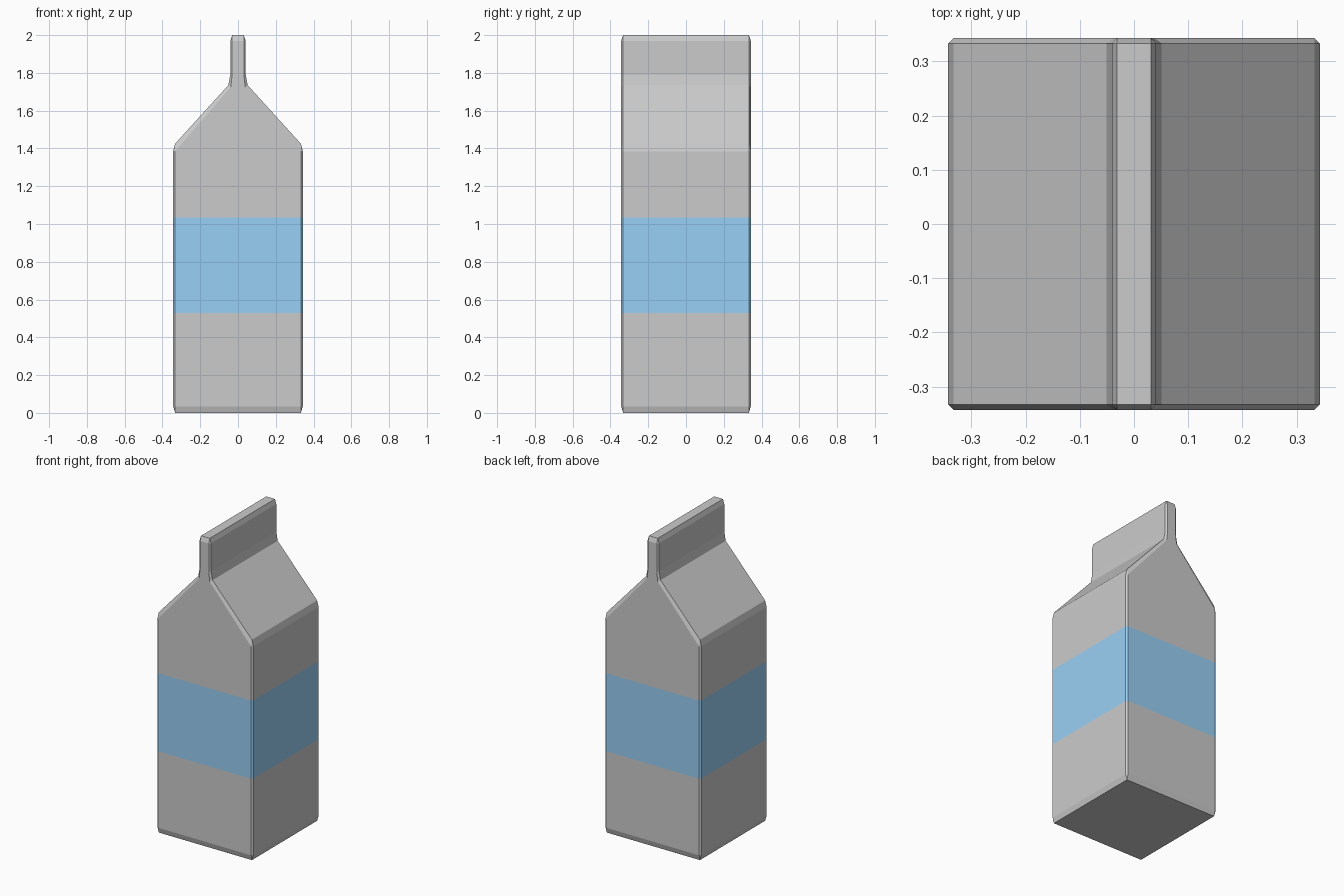
import bpy, bmesh

if "Cube" in bpy.data.objects:
    bpy.data.objects.remove(bpy.data.objects["Cube"])

# Half profile, bottom to top: outer (x, z), then inset (x, z) for the end faces
ROWS = [
    (0.333, 0.000, 0.333, 0.035),
    (0.343, 0.035, 0.333, 0.035),
    (0.343, 1.385, 0.333, 1.385),
    (0.333, 1.425, 0.333, 1.385),
    (0.051, 1.735, 0.038, 1.725),
    (0.041, 1.790, 0.031, 1.790),
    (0.041, 1.970, 0.031, 1.970),
    (0.031, 2.000, 0.031, 1.970),
]
BAND = (0.53, 1.035)
HALF_DEPTH, EDGE = 0.343, 0.333

bm = bmesh.new()


def ring(y, inset):
    """Closed symmetric outline of the carton at depth y."""
    half = [r[2:] if inset else r[:2] for r in ROWS]
    pts = half + [(-x, z) for x, z in reversed(half)]
    return [bm.verts.new((x, y, z)) for x, z in pts]


# Carton shell: outline lofted front to back with bevelled end faces
rings = [ring(-HALF_DEPTH, True), ring(-EDGE, False),
         ring(EDGE, False), ring(HALF_DEPTH, True)]
n = len(rings[0])
for a, b in zip(rings, rings[1:]):
    for i in range(n):
        j = (i + 1) % n
        bm.faces.new((a[i], a[j], b[j], b[i]))

# Front and back faces, built in level strips
for r in (rings[0], rings[-1]):
    for i in range(n // 2 - 1):
        bm.faces.new((r[i], r[i + 1], r[n - 2 - i], r[n - 1 - i]))
bmesh.ops.remove_doubles(bm, verts=bm.verts[:], dist=1e-5)

# Blue label band cut into the walls
for z in BAND:
    bmesh.ops.bisect_plane(bm, geom=bm.verts[:] + bm.edges[:] + bm.faces[:],
                           plane_co=(0, 0, z), plane_no=(0, 0, 1))
for f in bm.faces:
    f.material_index = int(BAND[0] < f.calc_center_median().z < BAND[1])
bmesh.ops.recalc_face_normals(bm, faces=bm.faces[:])

mesh = bpy.data.meshes.new("carton")
card = bpy.data.materials.new("card_grey")
card.diffuse_color = (0.8, 0.8, 0.8, 1)
card.use_nodes = True
card.node_tree.nodes["Principled BSDF"].inputs["Base Color"].default_value = card.diffuse_color
blue = bpy.data.materials.new("band_blue")
blue.diffuse_color = (0.32, 0.63, 0.92, 1)
blue.use_nodes = True
blue.node_tree.nodes["Principled BSDF"].inputs["Base Color"].default_value = blue.diffuse_color
mesh.materials.append(card)
mesh.materials.append(blue)
bm.to_mesh(mesh)
bm.free()
bpy.context.collection.objects.link(bpy.data.objects.new("carton", mesh))
